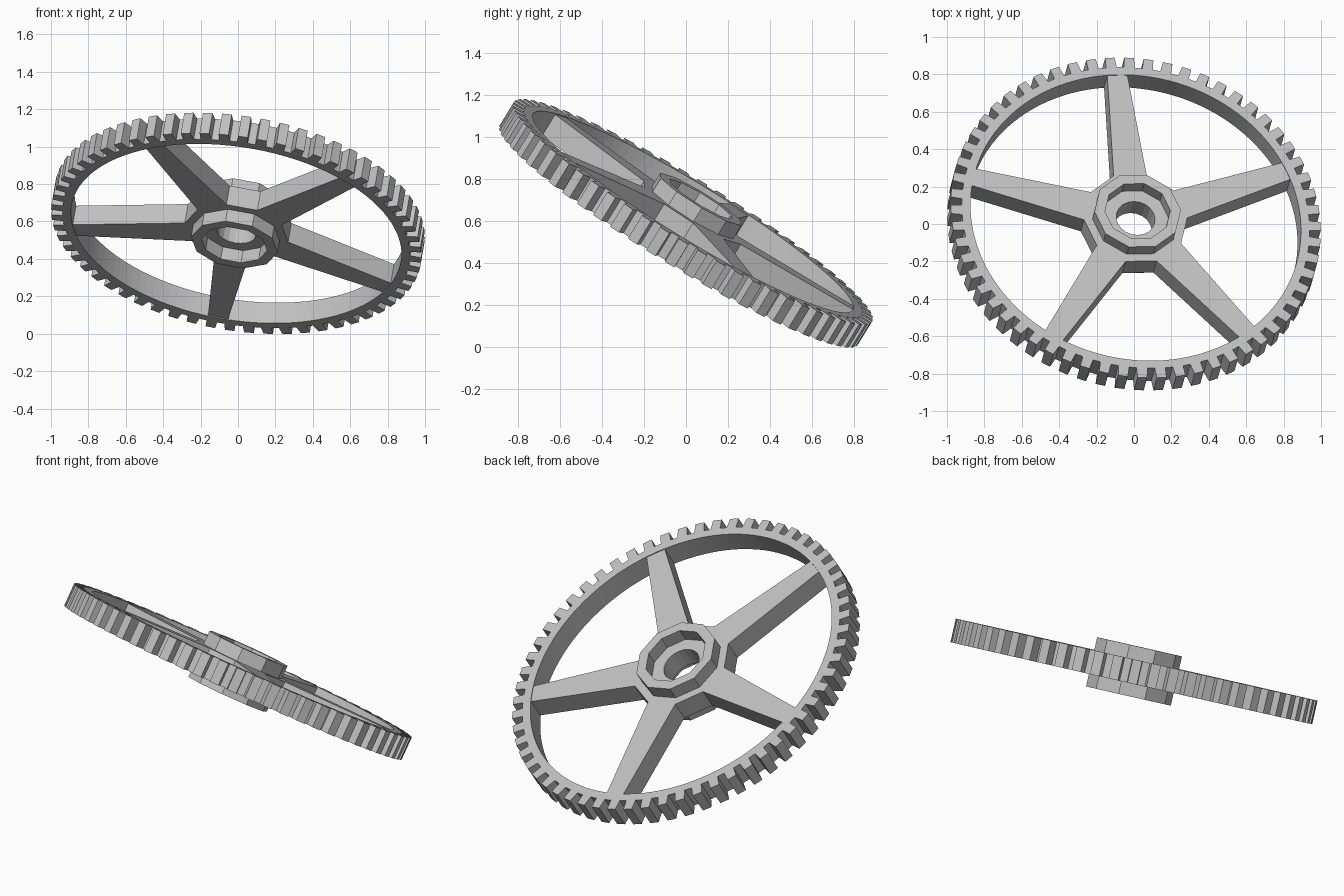
import bpy, bmesh
from math import sin, cos, pi, radians
from mathutils import Matrix, Vector

if "Cube" in bpy.data.objects:
    bpy.data.objects.remove(bpy.data.objects["Cube"], do_unlink=True)

grey = bpy.data.materials.new("light grey")
grey.use_nodes = True
COLOR = (0.53, 0.53, 0.53, 1)
grey.diffuse_color = COLOR
grey.node_tree.nodes["Principled BSDF"].inputs["Base Color"].default_value = COLOR

# The whole wheel leans along this axle direction
AXLE = Vector((0.145, 0.517, 0.844)).normalized()
TILT = Vector((0, 0, 1)).rotation_difference(AXLE).to_matrix().to_4x4()
PLACE = Matrix.Translation((0, 0, 0.59)) @ TILT

TEETH = 60
SPOKES = 5
SPOKE_ANGLE = radians(94)
TOOTH_ANGLE = radians(95.7)
RIM_HALF = 0.065
WEB_HALF = 0.06
HUB_HALF = 0.136


def polar(r, a):
    return (r * cos(a), r * sin(a))


def finish(name, bm):
    bmesh.ops.recalc_face_normals(bm, faces=bm.faces)
    bm.transform(PLACE)
    mesh = bpy.data.meshes.new(name)
    bm.to_mesh(mesh)
    bm.free()
    mesh.materials.append(grey)
    obj = bpy.data.objects.new(name, mesh)
    bpy.context.collection.objects.link(obj)
    return obj


def ring(name, outer, inner, z0, z1):
    """Closed ring between two outlines with equal point counts."""
    bm = bmesh.new()
    loops = [[bm.verts.new((x, y, z)) for x, y in pts]
             for pts, z in ((outer, z0), (outer, z1), (inner, z1), (inner, z0))]
    n = len(outer)
    for k in range(4):
        a, b = loops[k], loops[(k + 1) % 4]
        for i in range(n):
            j = (i + 1) % n
            bm.faces.new((a[i], a[j], b[j], b[i]))
    return finish(name, bm)


def prism(name, pts, half):
    bm = bmesh.new()
    face = bm.faces.new([bm.verts.new((x, y, -half)) for x, y in pts])
    grown = bmesh.ops.extrude_face_region(bm, geom=[face], use_keep_orig=True)["geom"]
    top = [v for v in grown if isinstance(v, bmesh.types.BMVert)]
    bmesh.ops.translate(bm, verts=top, vec=(0, 0, 2 * half))
    return finish(name, bm)


def decagon(r, split=1):
    """Ten-sided outline with a flat side facing every spoke."""
    corners = [Vector(polar(r, SPOKE_ANGLE + (i + 0.5) * pi / 5)) for i in range(10)]
    return [tuple(corners[i].lerp(corners[(i + 1) % 10], s / split))
            for i in range(10) for s in range(split)]


# Toothed rim
outer, inner = [], []
for i in range(TEETH):
    mid = TOOTH_ANGLE + i * 2 * pi / TEETH
    for r, off in ((0.94, -0.031), (1.0, -0.026), (1.0, 0.026), (0.94, 0.031)):
        outer.append(polar(r, mid + off))
        inner.append(polar(0.893, mid + off))
ring("toothed_rim", outer, inner, -RIM_HALF, RIM_HALF)

# Hub plate with the round axle bore
bore = [polar(0.105, SPOKE_ANGLE + pi / 10 + i * pi / 10) for i in range(20)]
ring("hub_plate", decagon(0.282, 2), bore, -WEB_HALF, WEB_HALF)

# Raised collars on both faces of the hub
for name, side in (("upper_collar", 1), ("lower_collar", -1)):
    ring(name, decagon(0.235), decagon(0.178), side * WEB_HALF, side * HUB_HALF)

# Tapered spokes
for i in range(SPOKES):
    turn = Matrix.Rotation(SPOKE_ANGLE + i * 2 * pi / SPOKES, 2)
    shape = ((0.264, -0.09), (0.905, -0.054), (0.905, 0.054), (0.264, 0.09))
    prism(f"spoke_{i + 1}", [tuple(turn @ Vector(p)) for p in shape], WEB_HALF)
